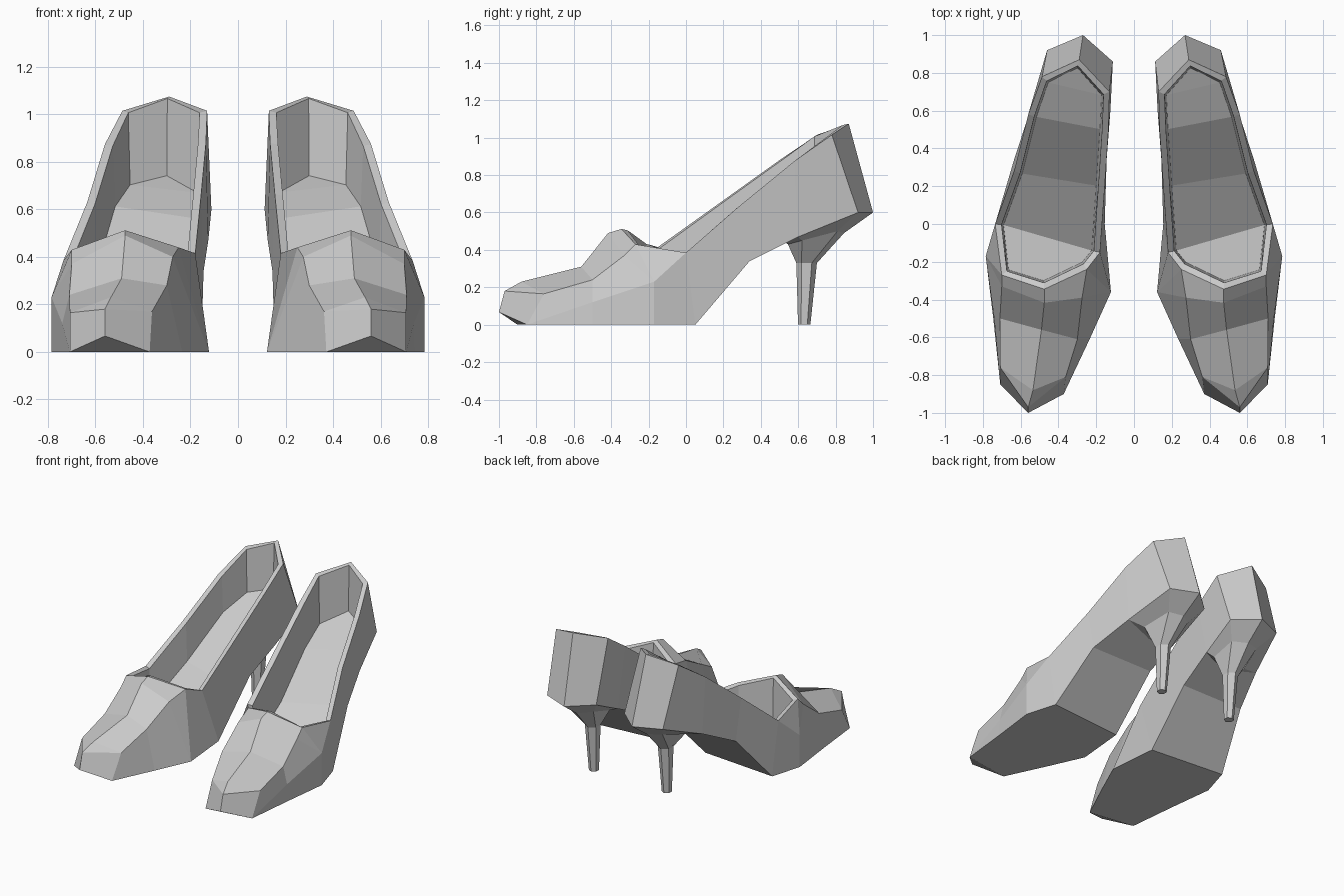
import bpy, bmesh, math
from mathutils import Vector

if "Cube" in bpy.data.objects:
    bpy.data.objects.remove(bpy.data.objects["Cube"])


def build(name, faces):
    """Mesh from polygons given as coordinates, welded and mirrored into a pair."""
    bm = bmesh.new()
    for f in faces:
        pts = []
        for p in f:
            p = Vector(p)
            if all((p - q).length > 1e-4 for q in pts):
                pts.append(p)
        if len(pts) > 2:
            bm.faces.new([bm.verts.new(p) for p in pts])
    bmesh.ops.remove_doubles(bm, verts=bm.verts, dist=1e-4)
    bmesh.ops.recalc_face_normals(bm, faces=bm.faces)
    me = bpy.data.meshes.new(name)
    bm.to_mesh(me)
    bm.free()
    ob = bpy.data.objects.new(name, me)
    bpy.context.collection.objects.link(ob)
    ob.modifiers.new("pair", 'MIRROR').use_mirror_merge = False
    return ob


def strip(a, b, closed=False):
    n = len(a)
    return [[a[i], a[(i + 1) % n], b[(i + 1) % n], b[i]]
            for i in range(n if closed else n - 1)]


def across(loop):
    """Span a loop whose points 0-3 face points 8-5, with 4 at the heel."""
    return [[loop[i], loop[i + 1], loop[7 - i], loop[8 - i]] for i in range(3)] \
        + [[loop[3], loop[4], loop[5]]]


# top line of the opening: outer side, heel back, inner side, vamp edge
rim = [(.735, 0, .385), (.635, .28, .63), (.56, .58, .875), (.487, .78, 1.015),
       (.29, .87, 1.075), (.13, .70, 1.015), (.135, .50, .88), (.155, .20, .665),
       (.18, -.15, .415), (.25, -.24, .44), (.475, -.345, .512), (.70, -.27, .43)]
# lower edge from outer ball, round the heel, to inner ball
base = [(.72, .05, 0), (.635, .34, .34), (.55, .60, .47), (.46, .92, .60),
        (.27, 1, .60), (.112, .86, .60), (.125, .60, .47), (.145, .34, .34),
        (.155, 0, 0)]
ball_in, ball_out, ball_side = (.122, -.36, 0), (.785, -.17, 0), (.785, -.17, .23)

# toe cross-sections, inner sole edge over the top to outer sole edge
toe = [
    [ball_in, rim[9], rim[10], rim[11], ball_side, ball_out],
    [ball_in, (.275, -.39, .40), (.475, -.417, .49), (.70, -.33, .37), ball_side, ball_out],
    [(.235, -.61, 0), (.30, -.61, .28), (.49, -.56, .31), (.71, -.50, .24),
     (.74, -.50, .12), (.745, -.50, 0)],
    [(.372, -.90, 0), (.362, -.81, .17), (.535, -.88, .23), (.708, -.76, .165),
     (.708, -.85, 0), (.708, -.85, 0)],
]
tip, brow = (.56, -1, .067), (.56, -.97, .18)


def floor_z(y):
    return .12 if y < 0 else .12 + .88 * y if y < .55 else .604 + .5 * (y - .55)


def inset(loop, d):
    out = []
    for i, p in enumerate(loop):
        a, b = loop[i - 1], loop[(i + 1) % len(loop)]
        t = Vector((b[0] - a[0], b[1] - a[1])).normalized()
        out.append((p[0] - t.y * d, p[1] + t.x * d, p[2] - .008))
    return out


lip = inset(rim, .034)
bed = [(x, y, floor_z(y)) for x, y, z in inset(rim, .045)]

# outer walls and ball of the foot
faces = strip(rim[:9], base)
faces += [[rim[8], rim[9], ball_in, base[8]], [rim[11], rim[0], ball_side],
          [rim[0], base[0], ball_out, ball_side]]
# toe box and pointed front
for r, s in zip(toe, toe[1:]):
    faces += strip(r, s)
end = toe[3]
faces += [[end[1], end[2], brow], [end[2], end[3], brow], [end[0], end[1], brow, tip],
          [end[3], end[4], tip, brow], [end[0], tip, end[4]]]
# flat sole and arch
faces += [[ball_in, toe[2][0], end[0], end[5], toe[2][5], ball_out, base[0], base[8]]]
faces += across(base)
# rim thickness, lining and footbed
faces += strip(rim, lip, True) + strip(lip, bed, True) + across(bed)
faces += [[bed[0], bed[8], bed[9], bed[10], bed[11]]]
build("shoe_body", faces)


# heel: flared cup narrowing to a thin six-sided post
def hexagon(cx, cy, rx, ry, z):
    order = [-30, 30, 90, 150, 210, 270]
    return [(cx + rx * math.cos(math.radians(a)), cy + ry * math.sin(math.radians(a)), z)
            for a in order]


seat = [base[2], base[3], base[4], base[5], base[6], (.33, .53, .44)]
cup = [(.43, .62, .45), (.38, .81, .50), (.28, .845, .49), (.19, .78, .50),
       (.18, .61, .45), (.31, .545, .43)]
# start angles so that each ring lines up with the cup
rings = [seat, cup, hexagon(.29, .645, .05, .055, .33), hexagon(.29, .632, .033, .033, 0)]
heel = [seat, rings[-1]]
for r, s in zip(rings, rings[1:]):
    heel += strip(r, s, True)
build("heel", heel)
